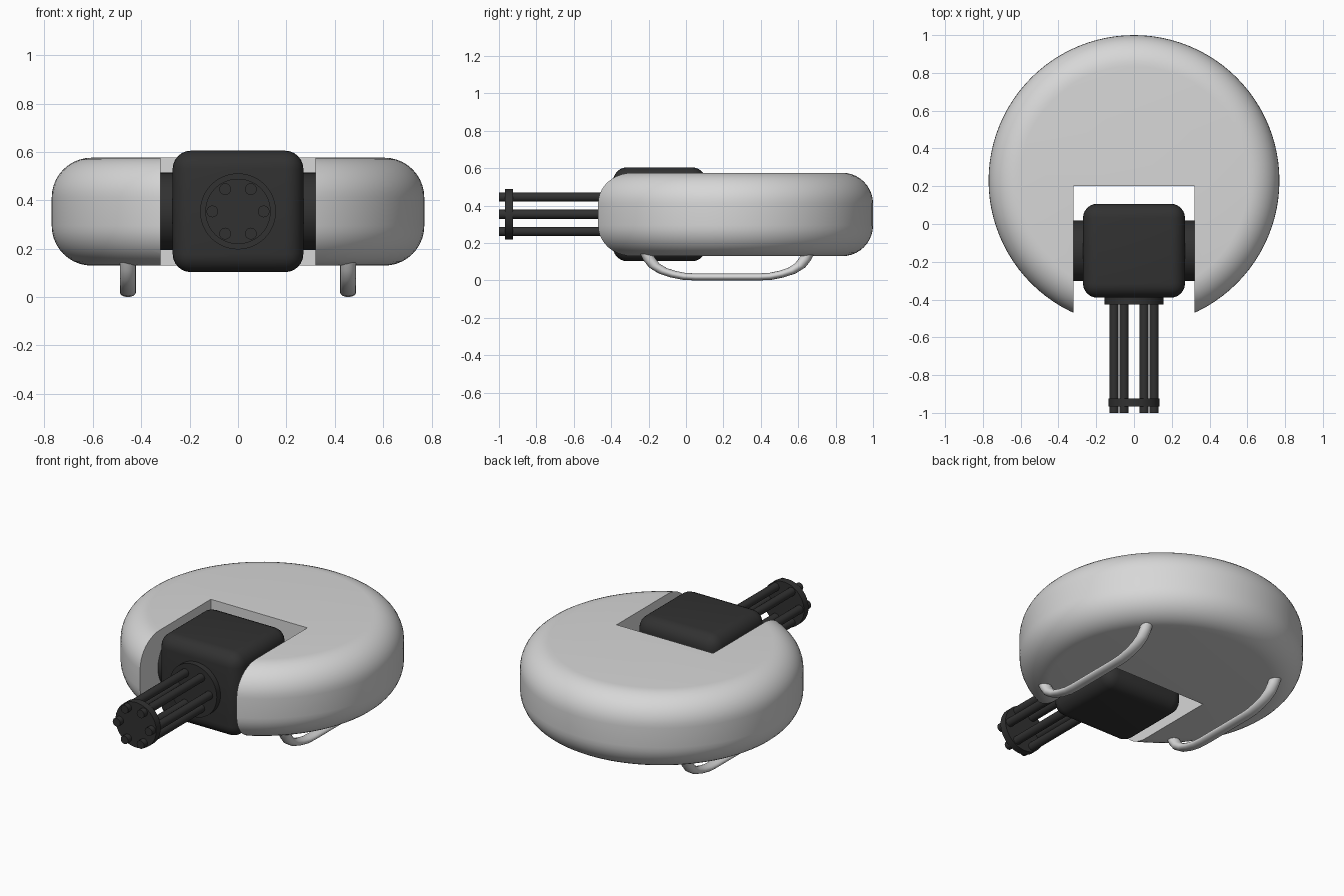
import bpy, bmesh, math
from mathutils import Matrix, Vector

if "Cube" in bpy.data.objects:
    bpy.data.objects.remove(bpy.data.objects["Cube"])


def material(name, c):
    m = bpy.data.materials.new(name)
    m.diffuse_color = (c[0], c[1], c[2], 1)
    m.use_nodes = True
    m.node_tree.nodes["Principled BSDF"].inputs["Base Color"].default_value = m.diffuse_color
    return m


LIGHT = material("light grey", (0.68, 0.68, 0.68))
DARK = material("dark grey", (0.031, 0.031, 0.031))


def finish(bm, name, mat, angle=35):
    bmesh.ops.recalc_face_normals(bm, faces=bm.faces)
    me = bpy.data.meshes.new(name)
    bm.to_mesh(me)
    bm.free()
    ob = bpy.data.objects.new(name, me)
    bpy.context.collection.objects.link(ob)
    me.materials.append(mat)
    smooth(ob, angle)
    return ob


def smooth(ob, angle=35):
    bpy.ops.object.select_all(action='DESELECT')
    ob.select_set(True)
    bpy.context.view_layer.objects.active = ob
    bpy.ops.object.shade_smooth_by_angle(angle=math.radians(angle))


def cylinder(name, centre, radius, length, axis, mat, sides=32):
    bm = bmesh.new()
    rot = Vector((0, 0, 1)).rotation_difference(Vector(axis)).to_matrix().to_4x4()
    bmesh.ops.create_cone(bm, cap_ends=True, segments=sides, radius1=radius, radius2=radius,
                          depth=length, matrix=Matrix.Translation(centre) @ rot)
    return finish(bm, name, mat)


def box(name, lo, hi, mat, bevel=0):
    bm = bmesh.new()
    lo, hi = Vector(lo), Vector(hi)
    size = hi - lo
    bmesh.ops.create_cube(bm, size=1, matrix=Matrix.Translation((lo + hi) / 2) @ Matrix.Diagonal((*size, 1)))
    if bevel:
        bmesh.ops.bevel(bm, geom=bm.edges[:], offset=bevel, segments=6, profile=0.5, affect='EDGES')
    return finish(bm, name, mat)


# Round body: rounded-edge disc
R, Z0, Z1, B = 0.77, 0.13, 0.576, 0.165
bm = bmesh.new()
bmesh.ops.create_cone(bm, cap_ends=True, segments=96, radius1=R, radius2=R, depth=Z1 - Z0,
                      matrix=Matrix.Translation((0, 0.23, (Z0 + Z1) / 2)))
rims = [e for e in bm.edges if abs(e.verts[0].co.z - e.verts[1].co.z) < 1e-5]
bmesh.ops.bevel(bm, geom=rims, offset=B, segments=10, profile=0.5, affect='EDGES')
body = finish(bm, "body", LIGHT)

# Notch cut through the front of the body
cutter = box("notch_cutter", (-0.32, -1.2, -0.5), (0.32, 0.2, 1.2), LIGHT)
cutter.hide_render = True
mod = body.modifiers.new("notch", 'BOOLEAN')
mod.operation, mod.solver, mod.object = 'DIFFERENCE', 'EXACT', cutter
bpy.context.view_layer.objects.active = body
bpy.ops.object.modifier_apply(modifier=mod.name)
bpy.data.objects.remove(cutter)
smooth(body)

# Gun housing and its side pivot
GZ = 0.354
box("gun_housing", (-0.27, -0.39, 0.103), (0.27, 0.107, 0.605), DARK, 0.075)
cylinder("pivot", (0, -0.142, GZ), 0.16, 0.642, (1, 0, 0), DARK, 48)

# Rotary barrels with base plate and muzzle plate
cylinder("barrel_base", (0, -0.40, GZ), 0.157, 0.05, (0, 1, 0), DARK, 48)
cylinder("muzzle_plate", (0, -0.946, GZ), 0.135, 0.042, (0, 1, 0), DARK, 48)
for i in range(6):
    a = i * math.pi / 3
    cylinder(f"barrel_{i + 1}", (0.106 * math.cos(a), -0.7, GZ + 0.106 * math.sin(a)),
             0.0245, 0.6, (0, 1, 0), DARK, 16)

# Landing skids: tube swept along half a path mirrored about its middle
half = [(-0.215, 0.15), (-0.197, 0.115), (-0.17, 0.08), (-0.125, 0.052),
        (-0.07, 0.034), (-0.01, 0.022), (0.05, 0.019)]
MID, SQ, TR = 0.22, 0.57, 0.033
path = half + [(2 * MID - y, z) for y, z in reversed(half)]
for side, x in (("left", -0.455), ("right", 0.455)):
    bm = bmesh.new()
    pts = [Vector((x, y, z / SQ)) for y, z in path]
    rings = []
    for i, p in enumerate(pts):
        t = (pts[min(i + 1, len(pts) - 1)] - pts[max(i - 1, 0)]).normalized()
        n = t.cross(Vector((1, 0, 0)))
        ring = []
        for k in range(16):
            a = k * math.tau / 16
            v = p + Vector((1, 0, 0)) * TR * math.cos(a) + n * TR * math.sin(a)
            ring.append(bm.verts.new((v.x, v.y, max(v.z * SQ, 0))))
        rings.append(ring)
    for r0, r1 in zip(rings, rings[1:]):
        for k in range(16):
            bm.faces.new((r0[k], r0[k - 1], r1[k - 1], r1[k]))
    bm.faces.new(rings[0])
    bm.faces.new(rings[-1])
    finish(bm, side + "_skid", LIGHT, 50)
